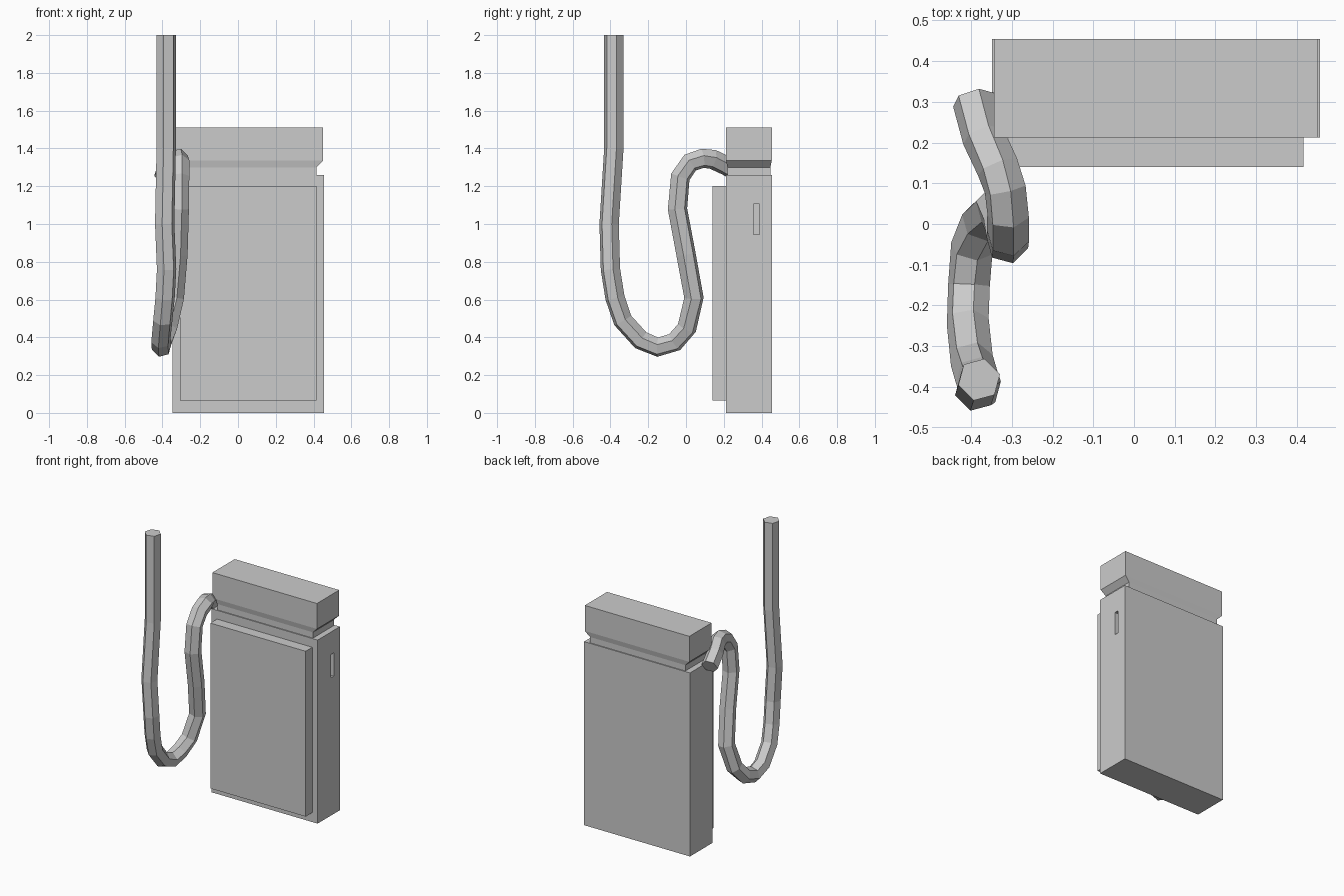
import bpy, bmesh, math
from mathutils import Vector

if "Cube" in bpy.data.objects:
    bpy.data.objects.remove(bpy.data.objects["Cube"])


def finish(name, bm):
    bmesh.ops.recalc_face_normals(bm, faces=bm.faces)
    me = bpy.data.meshes.new(name)
    bm.to_mesh(me)
    bm.free()
    ob = bpy.data.objects.new(name, me)
    bpy.context.collection.objects.link(ob)
    return ob


def loft(name, rings):
    """Skin a list of equal-length point rings and cap both ends."""
    bm = bmesh.new()
    loops = [[bm.verts.new(p) for p in ring] for ring in rings]
    n = len(loops[0])
    for a, b in zip(loops, loops[1:]):
        for i in range(n):
            j = (i + 1) % n
            bm.faces.new((a[i], a[j], b[j], b[i]))
    bm.faces.new(loops[0])
    bm.faces.new(loops[-1])
    return finish(name, bm)


def rect(x0, x1, y0, y1, z):
    return [(x0, y0, z), (x1, y0, z), (x1, y1, z), (x0, y1, z)]


def box(name, x0, x1, y0, y1, z0, z1):
    return loft(name, [rect(x0, x1, y0, y1, z) for z in (z0, z1)])


# Cabinet with recessed neck and overhanging head: (x inset, y inset, z)
X0, X1, Y0, Y1 = -0.348, 0.456, 0.212, 0.454
profile = [(0, 0, 0), (0, 0, 1.26), (0.04, 0.007, 1.26),
           (0.04, 0.007, 1.3), (0.005, 0, 1.335), (0.005, 0, 1.51)]
cabinet = loft("cabinet", [rect(X0 + i, X1 - i, Y0 + j, Y1 - j, z)
                           for i, j, z in profile])

# Nozzle slot cut into the right side
cutter = box("slot_cutter", X1 - 0.05, X1 + 0.05, 0.357, 0.389, 0.945, 1.105)
cutter.hide_render = True
cutter.hide_viewport = True
cut = cabinet.modifiers.new("nozzle_slot", 'BOOLEAN')
cut.operation = 'DIFFERENCE'
cut.solver = 'EXACT'
cut.object = cutter

# Raised front panel
box("front_panel", -0.308, 0.416, 0.14, Y0 + 0.002, 0.065, 1.2)

# Six-sided hose hanging in a loop
path = [Vector(p) for p in (
    (-0.38, -0.382, 2.0), (-0.38, -0.382, 1.4), (-0.388, -0.407, 1.0),
    (-0.378, -0.40, 0.76), (-0.386, -0.376, 0.61), (-0.398, -0.335, 0.49),
    (-0.408, -0.24, 0.385), (-0.405, -0.15, 0.348), (-0.398, -0.06, 0.375),
    (-0.372, 0.005, 0.45), (-0.337, 0.042, 0.61), (-0.318, 0.0, 0.84),
    (-0.311, -0.045, 1.08), (-0.309, -0.03, 1.25), (-0.309, 0.022, 1.325),
    (-0.316, 0.085, 1.347), (-0.335, 0.14, 1.343), (-0.37, 0.215, 1.308),
    (-0.394, 0.305, 1.26))]
RADIUS, SIDES = 0.053, 6
rings = []
for k, p in enumerate(path):
    ahead = path[min(k + 1, len(path) - 1)] - p
    behind = p - path[max(k - 1, 0)]
    t = (ahead.normalized() + behind.normalized()).normalized()
    u = (Vector((1, 0, 0)) - t * t.x).normalized()
    v = u.cross(t)
    rings.append([p + RADIUS * (u * math.cos(a) + v * math.sin(a))
                  for a in (math.radians(15) + math.tau * s / SIDES
                            for s in range(SIDES))])
loft("hose", rings)
